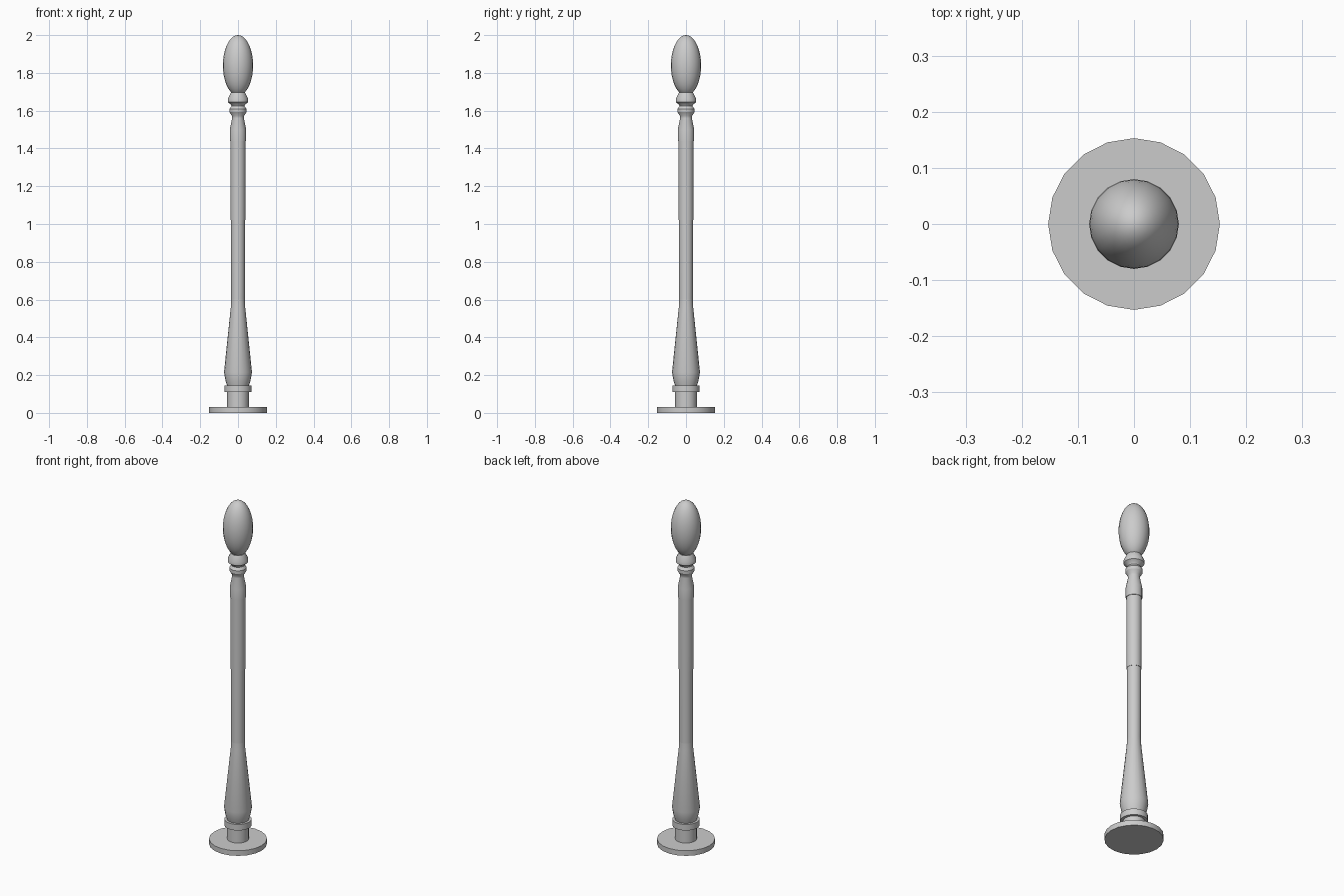
import bpy, bmesh, math

if "Cube" in bpy.data.objects:
    bpy.data.objects.remove(bpy.data.objects["Cube"])

SIDES = 20


def lathe(name, profile, angle=30):
    """Turn a (radius, height) profile around z, closing both ends."""
    bm = bmesh.new()
    rings = []
    for r, z in profile:
        if r == 0:
            rings.append([bm.verts.new((0, 0, z))])
        else:
            rings.append([bm.verts.new((r * math.cos(2 * math.pi * i / SIDES),
                                        r * math.sin(2 * math.pi * i / SIDES), z))
                          for i in range(SIDES)])
    for a, b in zip(rings, rings[1:]):
        for i in range(SIDES):
            j = (i + 1) % SIDES
            if len(a) == 1:
                bm.faces.new((a[0], b[j], b[i]))
            elif len(b) == 1:
                bm.faces.new((a[i], a[j], b[0]))
            else:
                bm.faces.new((a[i], a[j], b[j], b[i]))
    for ring in (rings[0], rings[-1]):
        if len(ring) > 1:
            bm.faces.new(ring)
    bmesh.ops.recalc_face_normals(bm, faces=bm.faces)
    mesh = bpy.data.meshes.new(name)
    bm.to_mesh(mesh)
    bm.free()
    obj = bpy.data.objects.new(name, mesh)
    bpy.context.collection.objects.link(obj)
    bpy.ops.object.select_all(action='DESELECT')
    obj.select_set(True)
    bpy.context.view_layer.objects.active = obj
    bpy.ops.object.shade_smooth_by_angle(angle=math.radians(angle))
    return obj


# Foot: flat disc, short stem and collar
lathe("base_disc", [(0.153, 0), (0.153, 0.03)])
lathe("base_stem", [(0.057, 0.03), (0.057, 0.11)])
lathe("base_collar", [(0.072, 0.11), (0.072, 0.145)])

# Flared lower body and slim shaft
lathe("lower_flare", [(0.058, 0.145), (0.066, 0.17), (0.074, 0.215),
                      (0.038, 0.56), (0.036, 0.6)])
lathe("lower_shaft", [(0.036, 0.59), (0.037, 1.02)])
lathe("upper_shaft", [(0.039, 1.02), (0.040, 1.44)])

# Turned neck with two rounded rings
lathe("neck", [(0.043, 1.44), (0.043, 1.50), (0.031, 1.56), (0.032, 1.572),
               (0.045, 1.592), (0.045, 1.61), (0.034, 1.625), (0.038, 1.633),
               (0.054, 1.645), (0.054, 1.663), (0.038, 1.695)])

# Egg-shaped finial
STEPS = 18
lathe("finial", [(0.08 * math.sin(math.pi * k / STEPS) if 0 < k < STEPS else 0,
                  1.84 - 0.16 * math.cos(math.pi * k / STEPS))
                 for k in range(STEPS + 1)], angle=40)
